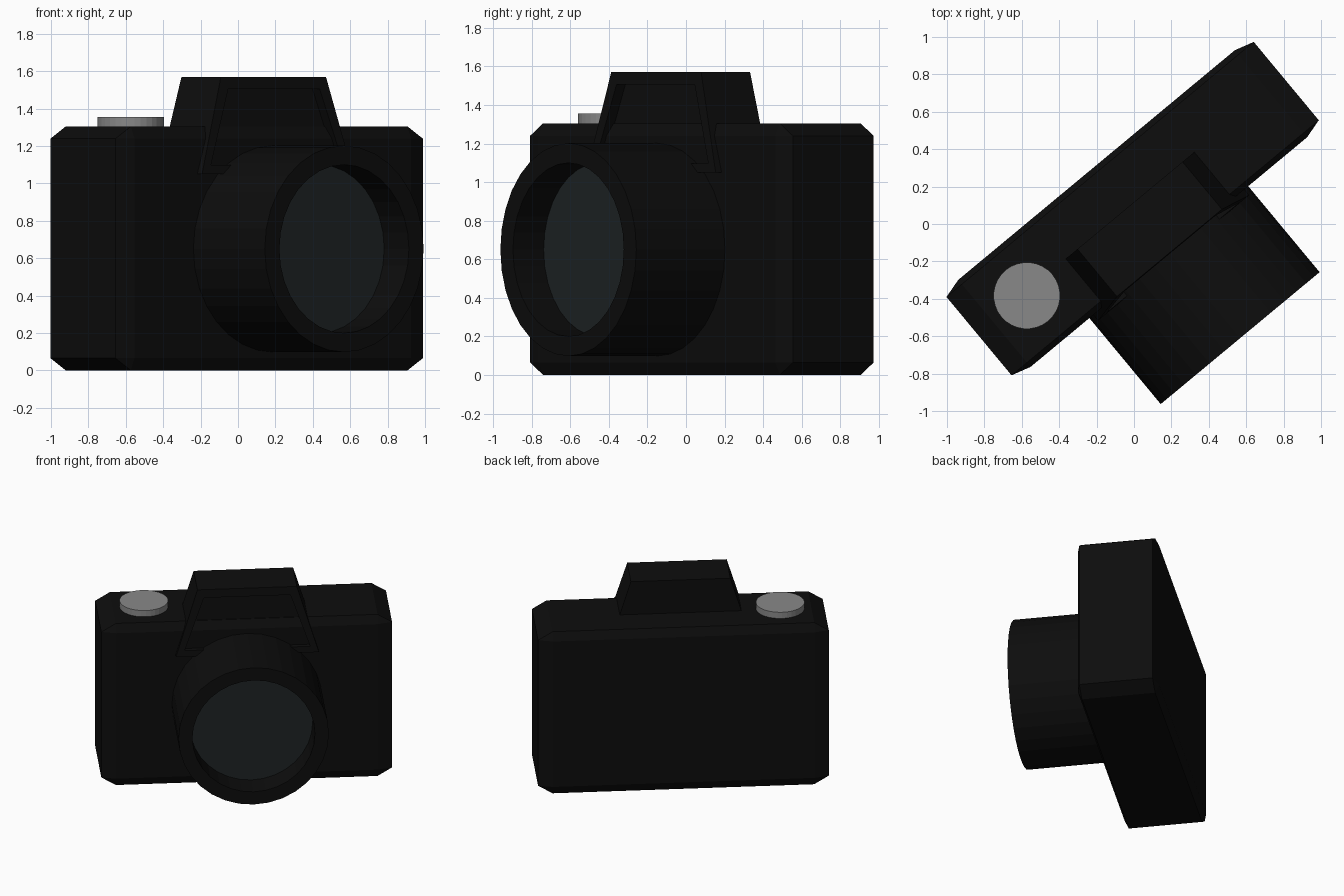
import bpy, bmesh, math
from mathutils import Matrix, Vector

if "Cube" in bpy.data.objects:
    bpy.data.objects.remove(bpy.data.objects["Cube"])

# The whole camera is turned about the vertical axis
TURN = Matrix.Rotation(math.radians(39.7), 4, 'Z')
MID = 0.047          # centre line of the camera along its own length


def material(name, r, g, b):
    m = bpy.data.materials.new(name)
    m.diffuse_color = (r, g, b, 1)
    m.use_nodes = True
    m.node_tree.nodes["Principled BSDF"].inputs["Base Color"].default_value = m.diffuse_color
    return m


black = material("black_casing", 0.004, 0.004, 0.004)
dark_glass = material("dark_glass", 0.013, 0.017, 0.018)
metal = material("button_metal", 0.25, 0.25, 0.25)


def finish(bm, name, mat):
    bmesh.ops.recalc_face_normals(bm, faces=bm.faces)
    mesh = bpy.data.meshes.new(name)
    bm.to_mesh(mesh)
    bm.free()
    mesh.materials.append(mat)
    obj = bpy.data.objects.new(name, mesh)
    bpy.context.collection.objects.link(obj)
    obj.matrix_world = TURN
    return obj


def lathe(name, profile, mat, z, sides=32):
    """Turn (radius, y) points about the lens axis."""
    bm = bmesh.new()
    verts = [bm.verts.new((r, y, 0)) for r, y in profile]
    edges = [bm.edges.new(p) for p in zip(verts, verts[1:])]
    bmesh.ops.spin(bm, geom=verts + edges, cent=(0, 0, 0), axis=(0, 1, 0),
                   angle=math.tau, steps=sides, use_duplicate=False)
    bmesh.ops.remove_doubles(bm, verts=bm.verts, dist=1e-4)
    bmesh.ops.translate(bm, verts=bm.verts, vec=(MID, 0, z))
    return finish(bm, name, mat)


# Body: bevelled unit cube, stretched so the chamfers stretch too
bm = bmesh.new()
bmesh.ops.create_cube(bm, size=1)
bmesh.ops.bevel(bm, geom=bm.edges[:], offset=0.05, segments=1,
                affect='EDGES', profile=0.5)
bmesh.ops.scale(bm, verts=bm.verts, vec=(2.135, 0.605, 1.305))
bmesh.ops.translate(bm, verts=bm.verts, vec=(MID, 0.068, 0.6525))
finish(bm, "body", black)

# Viewfinder hump: tapered block with a recessed front panel
bm = bmesh.new()
bmesh.ops.create_cube(bm, size=2)
for v in bm.verts:
    top = v.co.z > 0
    half, front = (0.365, -0.24) if top else (0.525, -0.275)
    v.co = (MID + half * v.co.x, 0.09 if v.co.y > 0 else front,
            1.57 if top else 1.05)
bm.normal_update()
panel = min(bm.faces, key=lambda f: f.calc_center_median().y)
bmesh.ops.inset_region(bm, faces=[panel], thickness=0.08)
pushed = bmesh.ops.extrude_discrete_faces(bm, faces=[panel])["faces"][0]
bmesh.ops.translate(bm, verts=pushed.verts, vec=(0, 0.06, 0))
finish(bm, "viewfinder_hump", black)

# Lens barrel: outer wall, front rim and bore
lathe("lens_barrel", [(0.552, -0.1), (0.552, -0.832), (0.45, -0.832), (0.45, -0.62)],
      black, 0.65)

# Lens glass: flat disc at the bottom of the bore
lathe("lens_glass", [(0.45, -0.625), (0, -0.625)], dark_glass, 0.65)

# Shutter button on the top plate
bm = bmesh.new()
bmesh.ops.create_cone(bm, cap_ends=True, segments=32, radius1=0.178,
                      radius2=0.178, depth=0.075)
spot = TURN.inverted() @ Vector((-0.573, -0.383, 1.3175))
bmesh.ops.translate(bm, verts=bm.verts, vec=spot)
finish(bm, "shutter_button", metal)
